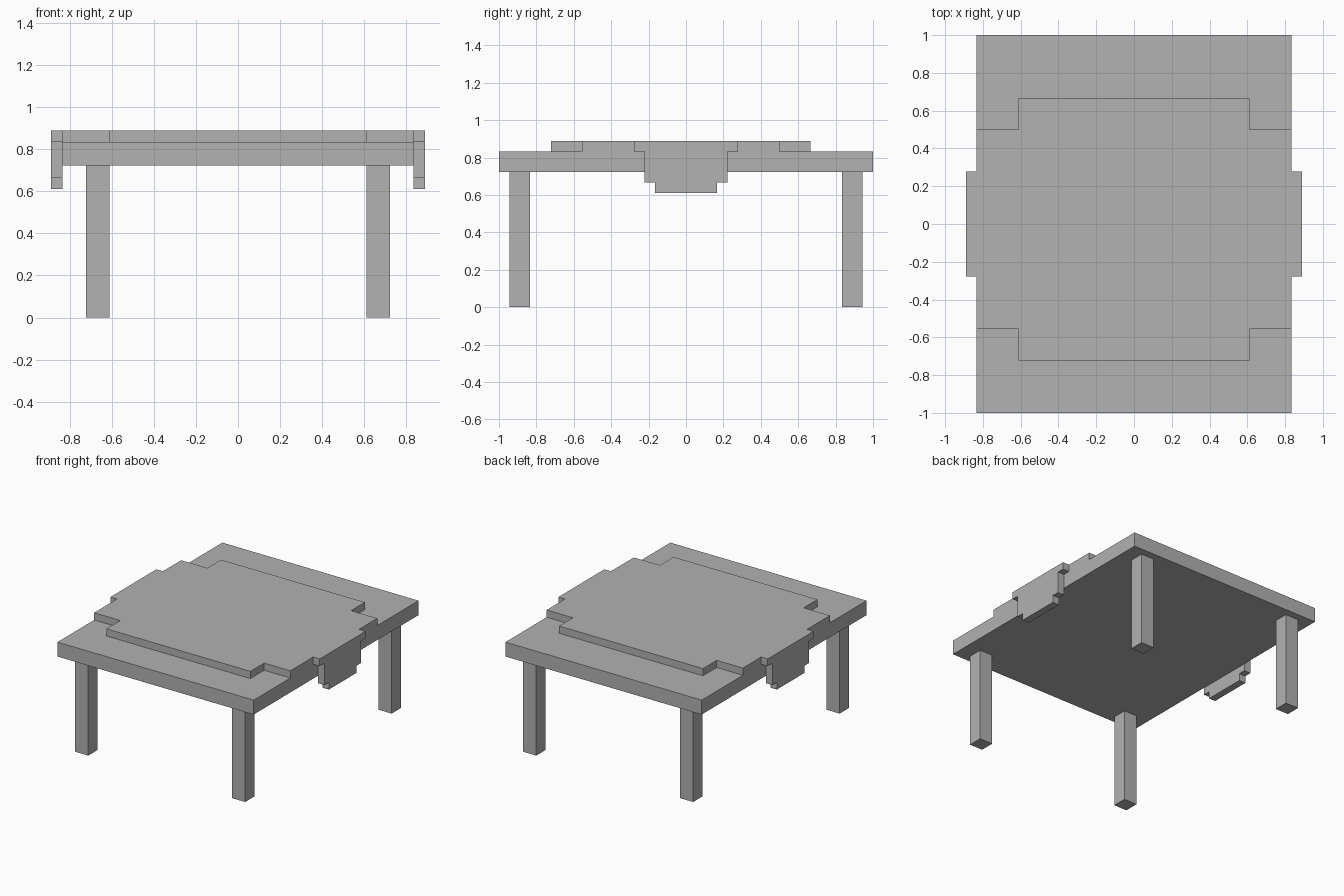
import bpy
import bmesh
from mathutils import Vector

cube = bpy.data.objects.get("Cube")
if cube:
    bpy.data.objects.remove(cube, do_unlink=True)

U = 1 / 18  # grid step: every part sits on whole steps

grey = bpy.data.materials.new("plain_grey")
grey.use_nodes = True
colour = (0.445, 0.445, 0.445, 1)
grey.diffuse_color = colour
grey.node_tree.nodes["Principled BSDF"].inputs["Base Color"].default_value = colour


def prism(name, outline, push):
    """Extrude a flat outline, given in grid steps, along the push vector."""
    bm = bmesh.new()
    face = bm.faces.new([bm.verts.new(Vector(p) * U) for p in outline])
    result = bmesh.ops.extrude_face_region(bm, geom=[face], use_keep_orig=True)
    moved = [v for v in result["geom"] if isinstance(v, bmesh.types.BMVert)]
    bmesh.ops.translate(bm, verts=moved, vec=Vector(push) * U)
    bmesh.ops.recalc_face_normals(bm, faces=bm.faces)
    mesh = bpy.data.meshes.new(name)
    bm.to_mesh(mesh)
    bm.free()
    mesh.materials.append(grey)
    obj = bpy.data.objects.new(name, mesh)
    bpy.context.collection.objects.link(obj)
    return obj


def box(name, x0, x1, y0, y1, z0, z1):
    outline = [(x0, y0, z0), (x1, y0, z0), (x1, y1, z0), (x0, y1, z0)]
    return prism(name, outline, (0, 0, z1 - z0))


# Table top and legs
box("table_top", -15, 15, -18, 18, 13, 15)
for side, x in (("left", 11), ("right", -13)):
    for end, y in (("front", -17), ("back", 15)):
        box(f"{end}_{side}_leg", x, x + 2, y, y + 2, 0, 13)

# Stepped cloth lying on the top, with an overhang at each side
half = [(11, -13), (11, -10), (15, -10), (15, -5), (16, -5),
        (16, 5), (15, 5), (15, 9), (11, 9), (11, 12)]
outline = half + [(-x, y) for x, y in reversed(half)]
prism("cloth", [(x, y, 15) for x, y in outline], (0, 0, 1))

# Stepped flaps hanging from the overhangs
flap = [(4, 15), (4, 12), (3, 12), (3, 11)]
flap += [(-y, z) for y, z in reversed(flap)]
for side, x in (("left", 15), ("right", -16)):
    prism(f"{side}_cloth_flap", [(x, y, z) for y, z in flap], (1, 0, 0))
